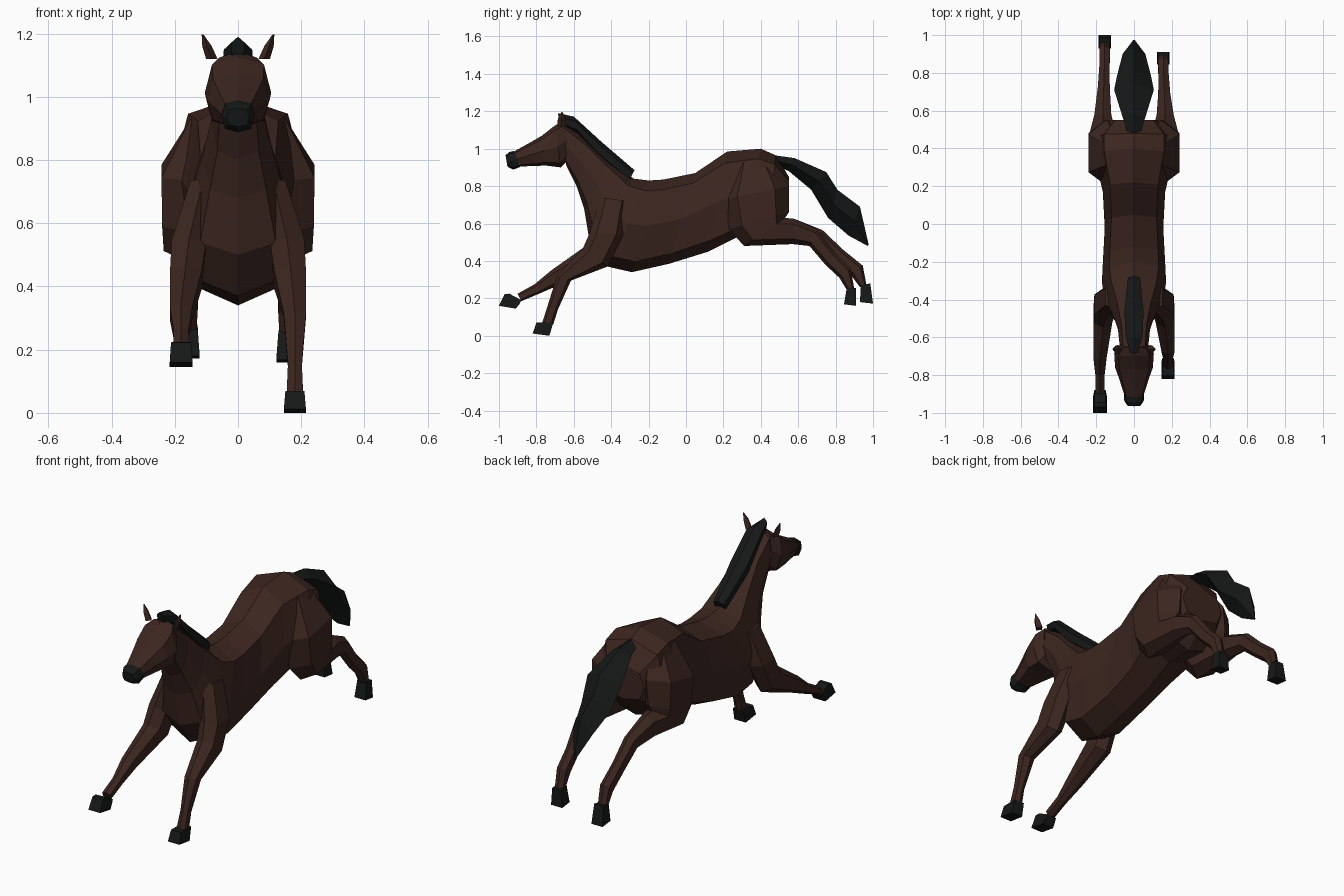
import bpy, bmesh
from math import sin, cos, pi, copysign


def material(name, rgb):
    m = bpy.data.materials.new(name)
    m.diffuse_color = (*rgb, 1)
    return m


COAT = material("brown_coat", (0.045, 0.019, 0.014))
BLACK = material("black_hair", (0.008, 0.009, 0.009))


def loft(name, rings, mat, n=8, phase=0.0, power=1.0, x=0.0):
    """Skin rings given as (y1, z1, y2, z2, half_width[, x centre]);
    the two points are opposite edges of each ring in the side view."""
    def unit(v):
        return copysign(abs(v) ** power, v)
    angles = [2 * pi * i / n + phase for i in range(n)]
    cs = [unit(cos(a)) for a in angles]
    ss = [unit(sin(a)) for a in angles]
    cm, sm = max(map(abs, cs)), max(map(abs, ss))
    bm = bmesh.new()
    loops = []
    for y1, z1, y2, z2, w, *xc in rings:
        cx = xc[0] * (1 if x >= 0 else -1) if xc else x
        loops.append([bm.verts.new((cx + w * s / sm,
                                    (y1 + y2) / 2 + c / cm * (y1 - y2) / 2,
                                    (z1 + z2) / 2 + c / cm * (z1 - z2) / 2))
                      for c, s in zip(cs, ss)])
    for p, q in zip(loops, loops[1:]):
        for i in range(n):
            j = (i + 1) % n
            bm.faces.new((p[i], p[j], q[j], q[i]))
    bm.faces.new(loops[0][::-1])
    bm.faces.new(loops[-1])
    bmesh.ops.recalc_face_normals(bm, faces=bm.faces)
    me = bpy.data.meshes.new(name)
    bm.to_mesh(me)
    bm.free()
    me.materials.append(mat)
    ob = bpy.data.objects.new(name, me)
    bpy.context.collection.objects.link(ob)
    return ob


# Neck and trunk, from the poll to the rump
loft("body", [
    (-0.66, 1.14, -0.64, 0.91, 0.075),
    (-0.53, 1.05, -0.585, 0.80, 0.085),
    (-0.40, 0.93, -0.545, 0.68, 0.115),
    (-0.28, 0.84, -0.515, 0.50, 0.155),
    (-0.20, 0.83, -0.42, 0.37, 0.17),
    (-0.12, 0.835, -0.29, 0.34, 0.165),
    (0.05, 0.87, -0.09, 0.385, 0.155),
    (0.22, 0.985, 0.12, 0.45, 0.165),
    (0.40, 1.00, 0.28, 0.53, 0.205),
    (0.48, 0.965, 0.44, 0.53, 0.205),
    (0.55, 0.85, 0.55, 0.66, 0.13),
], COAT, power=0.75)

# Head and muzzle
loft("head", [
    (-0.655, 1.145, -0.62, 0.95, 0.075),
    (-0.70, 1.125, -0.67, 0.90, 0.105),
    (-0.77, 1.07, -0.75, 0.91, 0.10),
    (-0.83, 1.035, -0.80, 0.908, 0.08),
    (-0.92, 0.985, -0.885, 0.905, 0.052),
], COAT, power=0.7)
loft("muzzle", [
    (-0.92, 0.988, -0.885, 0.903, 0.053),
    (-0.945, 0.982, -0.925, 0.888, 0.052),
    (-0.965, 0.965, -0.955, 0.905, 0.036),
], BLACK, power=0.7)

# Ears
for side, s in (("left", -1), ("right", 1)):
    loft("ear_" + side, [
        (-0.69, 1.12, -0.64, 1.12, 0.018, 0.083),
        (-0.685, 1.16, -0.645, 1.16, 0.015, 0.098),
        (-0.665, 1.197, -0.66, 1.197, 0.003, 0.112),
    ], COAT, n=4, x=s)

# Mane and tail
loft("mane", [
    (-0.685, 1.19, -0.67, 1.12, 0.02),
    (-0.60, 1.172, -0.58, 1.08, 0.045),
    (-0.45, 1.035, -0.48, 0.96, 0.05),
    (-0.275, 0.885, -0.31, 0.82, 0.032),
], BLACK, n=6)
loft("tail", [
    (0.47, 0.965, 0.50, 0.90, 0.035),
    (0.58, 0.95, 0.55, 0.88, 0.06),
    (0.75, 0.875, 0.67, 0.78, 0.105),
    (0.81, 0.78, 0.76, 0.63, 0.09),
    (0.93, 0.69, 0.87, 0.535, 0.06),
    (0.976, 0.49, 0.972, 0.48, 0.004),
], BLACK, n=4)

# Upper legs are shared by both sides, lower legs follow each stride
shoulder = [
    (-0.46, 0.74, -0.31, 0.72, 0.04, 0.11),
    (-0.515, 0.55, -0.335, 0.54, 0.055, 0.155),
    (-0.55, 0.47, -0.42, 0.37, 0.05, 0.165),
]
thigh = [
    (0.27, 0.93, 0.46, 0.93, 0.05, 0.10),
    (0.20, 0.73, 0.55, 0.80, 0.10, 0.142),
    (0.23, 0.57, 0.55, 0.66, 0.085, 0.155),
    (0.31, 0.48, 0.53, 0.63, 0.07, 0.165),
    (0.57, 0.49, 0.58, 0.625, 0.045, 0.165),
]
legs = {
    "front_leg_left": (-1, shoulder, [
        (-0.72, 0.35, -0.67, 0.275, 0.035, 0.18),
        (-0.81, 0.275, -0.785, 0.225, 0.024, 0.18),
        (-0.90, 0.225, -0.88, 0.185, 0.025, 0.18)],
        [(-0.945, 0.225, -0.88, 0.19, 0.03, 0.18),
         (-0.97, 0.222, -0.89, 0.17, 0.032, 0.18),
         (-1.00, 0.16, -0.91, 0.145, 0.036, 0.18)]),
    "front_leg_right": (1, shoulder, [
        (-0.69, 0.32, -0.615, 0.295, 0.035, 0.18),
        (-0.74, 0.16, -0.685, 0.14, 0.022, 0.18),
        (-0.77, 0.065, -0.71, 0.06, 0.026, 0.18)],
        [(-0.80, 0.07, -0.71, 0.07, 0.03, 0.18),
         (-0.82, 0.012, -0.73, 0.0, 0.035, 0.18)]),
    "hind_leg_left": (-1, thigh, [
        (0.69, 0.48, 0.73, 0.565, 0.032, 0.16),
        (0.79, 0.395, 0.84, 0.46, 0.027, 0.157),
        (0.885, 0.32, 0.945, 0.375, 0.028, 0.155),
        (0.93, 0.26, 0.965, 0.27, 0.024, 0.155)],
        [(0.935, 0.27, 0.985, 0.28, 0.027, 0.155),
         (0.93, 0.18, 1.00, 0.172, 0.034, 0.155)]),
    "hind_leg_right": (1, thigh, [
        (0.66, 0.48, 0.70, 0.57, 0.032, 0.16),
        (0.745, 0.38, 0.80, 0.44, 0.027, 0.157),
        (0.82, 0.31, 0.88, 0.36, 0.028, 0.155),
        (0.86, 0.245, 0.90, 0.25, 0.024, 0.155)],
        [(0.86, 0.26, 0.91, 0.255, 0.027, 0.155),
         (0.845, 0.168, 0.91, 0.16, 0.034, 0.155)]),
}
for name, (s, upper, lower, hoof) in legs.items():
    loft(name, upper + lower, COAT, n=6, power=0.8, x=s)
    loft(name.replace("leg", "hoof"), hoof, BLACK, n=4, phase=pi / 4, x=s)
